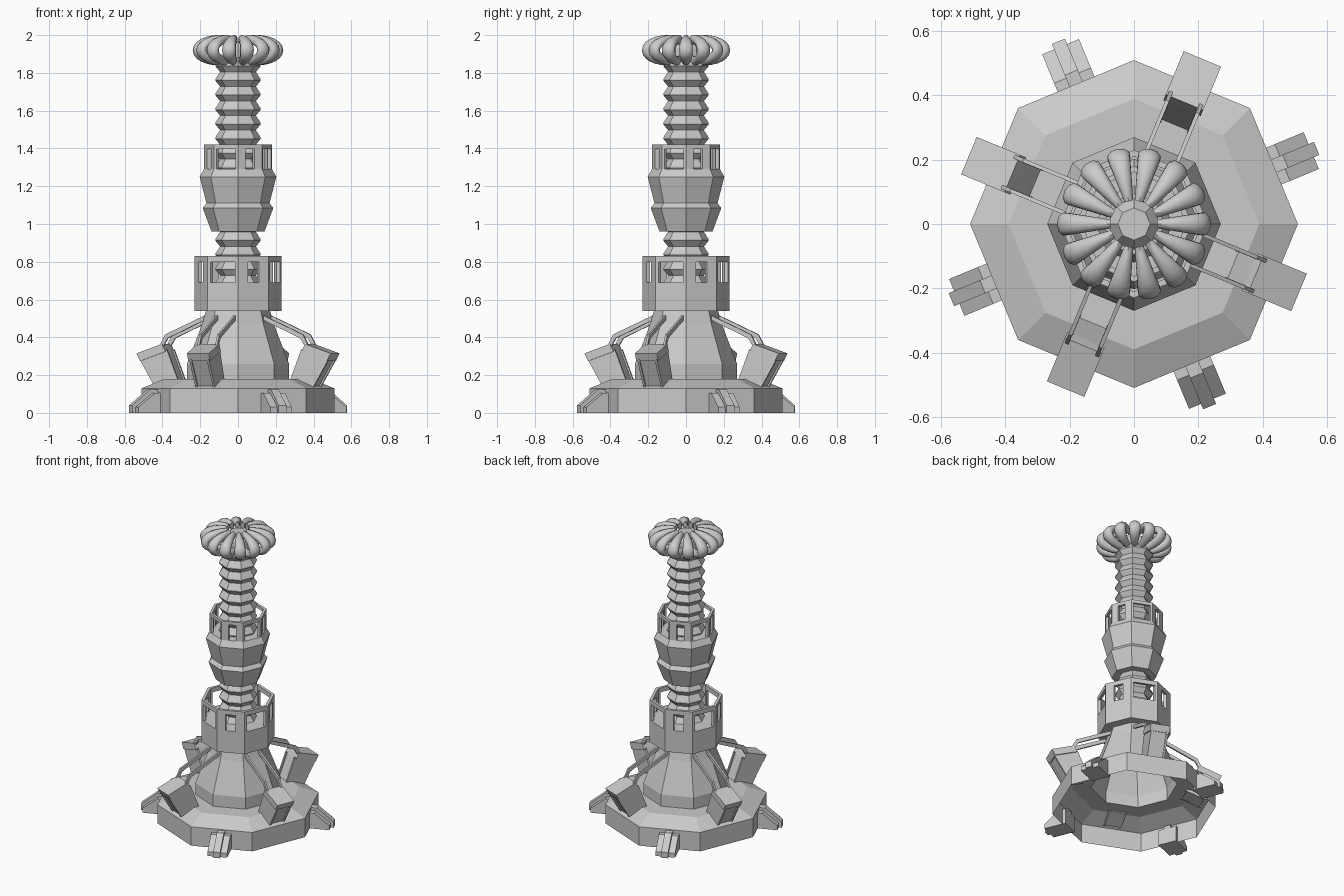
import bpy, bmesh
from math import sin, cos, pi, radians
from mathutils import Matrix, Vector

if "Cube" in bpy.data.objects:
    bpy.data.objects.remove(bpy.data.objects["Cube"])

N = 8  # sides of all turned parts


def finish(name, bm):
    bmesh.ops.recalc_face_normals(bm, faces=bm.faces)
    me = bpy.data.meshes.new(name)
    bm.to_mesh(me)
    bm.free()
    ob = bpy.data.objects.new(name, me)
    bpy.context.collection.objects.link(ob)
    return ob


def lathe(name, profile, cap_bottom=True, cap_top=True):
    """Eight-sided turned solid from (radius, z) points."""
    bm = bmesh.new()
    rings = [[bm.verts.new((r * cos(2 * pi * i / N), r * sin(2 * pi * i / N), z))
              for i in range(N)] for r, z in profile]
    for a, b in zip(rings, rings[1:]):
        for i in range(N):
            j = (i + 1) % N
            bm.faces.new((a[i], a[j], b[j], b[i]))
    if cap_bottom:
        bm.faces.new(rings[0][::-1])
    if cap_top:
        bm.faces.new(rings[-1])
    return finish(name, bm)


def add_prism(bm, lower, upper):
    a = [bm.verts.new(p) for p in lower]
    b = [bm.verts.new(p) for p in upper]
    n = len(a)
    bm.faces.new(a[::-1])
    bm.faces.new(b)
    for i in range(n):
        bm.faces.new((a[i], a[(i + 1) % n], b[(i + 1) % n], b[i]))


def add_slab(bm, profile, y0, y1, angle):
    """Radial (r, z) profile given a width and turned to an angle."""
    m = Matrix.Rotation(angle, 4, 'Z')
    add_prism(bm, [m @ Vector((r, y0, z)) for r, z in profile],
              [m @ Vector((r, y1, z)) for r, z in profile])


def cage(name, r, t, z0, z1, bar):
    """Octagonal wall with alternating wide and narrow windows."""
    bm = bmesh.new()
    for i in range(N):
        d = [Vector((cos(2 * pi * k / N), sin(2 * pi * k / N), 0)) for k in (i, i + 1)]

        def panel(u0, u1, za, zb):
            pts = [d[0].lerp(d[1], u) * s for u, s in
                   ((u0, r), (u1, r), (u1, r - t), (u0, r - t))]
            add_prism(bm, [p + Vector((0, 0, za)) for p in pts],
                      [p + Vector((0, 0, zb)) for p in pts])

        edge = 0.1 if i % 2 else 0.32
        panel(0, 1, z1 - bar, z1)
        panel(0, edge, z0, z1 - bar)
        panel(1 - edge, 1, z0, z1 - bar)
    return finish(name, bm)


# Hollow base flowing into the tapered pedestal
lathe("base_and_pedestal",
      [(.51, 0), (.51, .13), (.39, .18), (.27, .18), (.27, .26), (.19, .47), (.17, .54)],
      cap_bottom=False, cap_top=False)

# Lower collar with windows
lathe("collar", [(.23, .54), (.23, .69)])
cage("collar_cage", .23, .02, .69, .83, .03)

# Bellows running up the whole mast
pitch, bellows = 0.077, []
for k in range(16):
    z = 0.65 + k * pitch
    bellows += [(.095, z), (.12, z + pitch * .4), (.12, z + pitch * .5)]
lathe("bellows", bellows + [(.095, .65 + 16 * pitch)])

# Upper pod with windows
lathe("pod", [(.14, .96), (.187, 1.085), (.167, 1.11), (.203, 1.25), (.18, 1.29)])
cage("pod_cage", .18, .018, 1.29, 1.42, .022)

# Core inside the crown
lathe("crown_core", [(.08, 1.84), (.08, 1.93), (.05, 1.97)])

# Crown of fourteen curved, tapering lobes
bm = bmesh.new()
STEPS, SEG, LOBES = 14, 10, 14
for k in range(LOBES):
    m = Matrix.Rotation(2 * pi * k / LOBES, 4, 'Z')
    rings = []
    for s in range(STEPS + 1):
        t = radians(-100 + 200 * s / STEPS)
        w = .4 + .6 * max(cos(t * .9), 0)
        thick, wide = .025, .037 * w
        c = Vector((.095 + .12 * cos(t), 0, 1.92 + .056 * sin(t)))
        n = Vector((cos(t) / .12, 0, sin(t) / .056)).normalized()
        rings.append([bm.verts.new(m @ (c + n * thick * cos(a) + Vector((0, wide * sin(a), 0))))
                      for a in (2 * pi * i / SEG for i in range(SEG))])
    for a, b in zip(rings, rings[1:]):
        for i in range(SEG):
            j = (i + 1) % SEG
            bm.faces.new((a[i], a[j], b[j], b[i]))
    bm.faces.new(rings[0][::-1])
    bm.faces.new(rings[-1])
crown = finish("crown_lobes", bm)
bpy.context.view_layer.objects.active = crown
crown.select_set(True)
bpy.ops.object.shade_smooth_by_angle(angle=radians(50))
crown.select_set(False)

# Four leaning buttress boxes, each with a lid and two brace rods
for k in range(4):
    ang = radians(67.5 + 90 * k)
    bm = bmesh.new()
    add_slab(bm, [(.44, .13), (.535, .29), (.395, .335), (.33, .17)], -.05, .05, ang)
    add_slab(bm, [(.535, .275), (.556, .315), (.41, .365), (.39, .325)], -.063, .063, ang)
    for s in (-1, 1):
        # raised side frame along the box
        add_slab(bm, [(.45, .13), (.545, .29), (.385, .335), (.32, .17)],
                 s * .044, s * .056, ang)
        # rod
        add_slab(bm, [(.17, .49), (.38, .395), (.41, .345), (.43, .35), (.395, .415), (.17, .515)],
                 s * .045, s * .057, ang)
    finish("buttress_%d" % (k + 1), bm)

# Four ribbed feet around the rim
for k in range(4):
    ang = radians(22.5 + 90 * k)
    bm = bmesh.new()
    add_slab(bm, [(.45, 0), (.615, 0), (.615, .04), (.51, .125), (.45, .125)], -.022, .022, ang)
    for s in (-1, 1):
        add_slab(bm, [(.45, 0), (.597, 0), (.597, .03), (.5, .105), (.45, .105)],
                 s * .022, s * .062, ang)
    finish("foot_%d" % (k + 1), bm)
